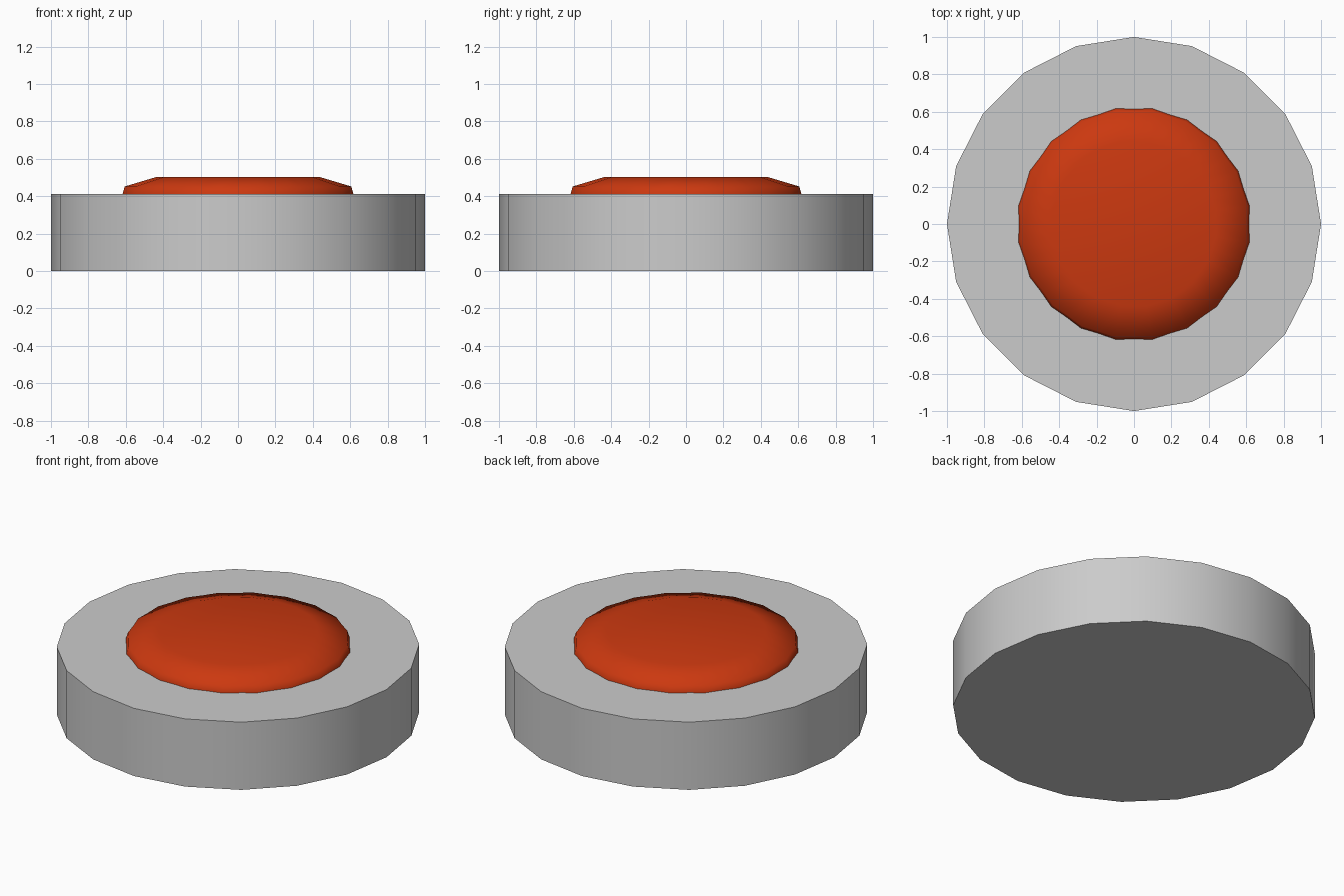
import bpy, bmesh
from math import pi, cos, sin, radians

if "Cube" in bpy.data.objects:
    bpy.data.objects.remove(bpy.data.objects["Cube"])


def lathe(name, sides, rings, wave=0.0, angle=30):
    """Capped stack of rings (radius, z); wave pulls in every other vertex."""
    bm = bmesh.new()
    loops = []
    for r, z in rings:
        loop = []
        for i in range(sides):
            a = 2 * pi * i / sides
            k = r * (1 - wave) if i % 2 == 0 else r
            loop.append(bm.verts.new((k * cos(a), k * sin(a), z)))
        loops.append(loop)
    for lo, hi in zip(loops, loops[1:]):
        for i in range(sides):
            j = (i + 1) % sides
            bm.faces.new((lo[i], lo[j], hi[j], hi[i]))
    bm.faces.new(loops[0][::-1])
    bm.faces.new(loops[-1])
    mesh = bpy.data.meshes.new(name)
    bm.to_mesh(mesh)
    bm.free()
    obj = bpy.data.objects.new(name, mesh)
    bpy.context.collection.objects.link(obj)
    bpy.ops.object.select_all(action='DESELECT')
    obj.select_set(True)
    bpy.context.view_layer.objects.active = obj
    bpy.ops.object.shade_smooth_by_angle(angle=radians(angle))
    return obj


# Round housing
lathe("base", 20, [(1.0, 0.0), (1.0, 0.412)])

# Domed push button with slightly scalloped rim, seated in the housing
button = lathe("button", 40, [(0.63, 0.38), (0.625, 0.412), (0.613, 0.452), (0.445, 0.502)],
               wave=0.016, angle=80)
red = bpy.data.materials.new("button_red")
red.diffuse_color = (0.6, 0.04, 0.005, 1)
red.use_nodes = True
red.node_tree.nodes["Principled BSDF"].inputs["Base Color"].default_value = red.diffuse_color
button.data.materials.append(red)
